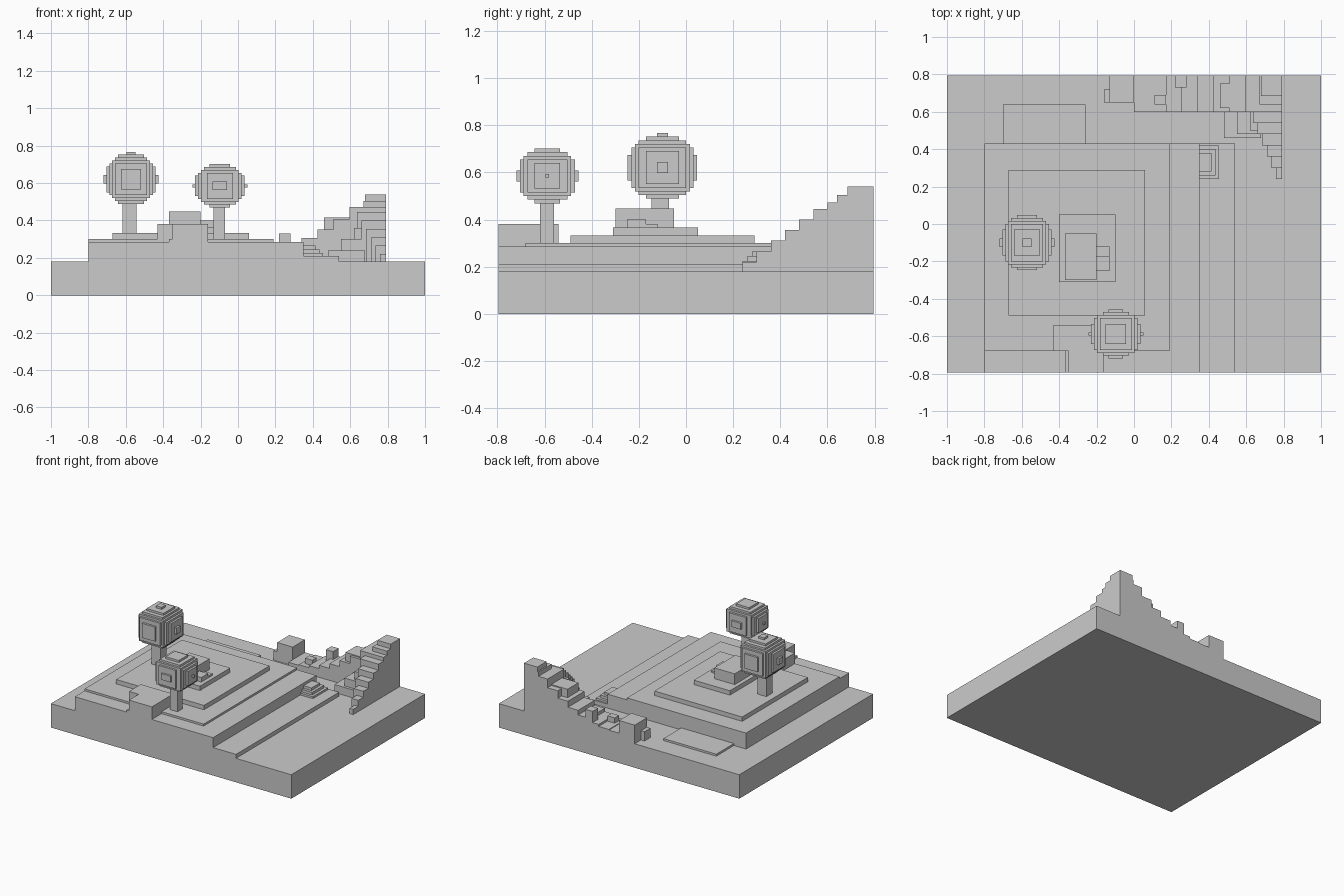
import bpy, bmesh
from itertools import product
from mathutils import Vector

cube = bpy.data.objects.get("Cube")
if cube:
    bpy.data.objects.remove(cube, do_unlink=True)

stone = bpy.data.materials.new("stone_grey")
stone.use_nodes = True
grey = (0.6, 0.6, 0.6, 1)
stone.diffuse_color = grey
stone.node_tree.nodes["Principled BSDF"].inputs["Base Color"].default_value = grey

# Shared levels and edges
ground, ledge, shelf, deck = 0.18, 0.21, 0.285, 0.3
terrace = deck + 0.033
podium = terrace + 0.033
wall_top = 0.38
back = 0.795
front = -back
plateau_back = 0.43
plateau_left, plateau_right = -0.8, 0.35
hill_front, hill_side = 0.6, 0.79


def finish(name, bm):
    mesh = bpy.data.meshes.new(name)
    bm.to_mesh(mesh)
    bm.free()
    mesh.materials.append(stone)
    obj = bpy.data.objects.new(name, mesh)
    bpy.context.collection.objects.link(obj)
    return obj


def box(name, x, y, z):
    """Block spanning a (low, high) pair along each axis."""
    bm = bmesh.new()
    low, high = (Vector(ends) for ends in zip(x, y, z))
    for v in bmesh.ops.create_cube(bm, size=1)["verts"]:
        v.co = (low + high) / 2 + v.co * (high - low)
    return finish(name, bm)


def crown(name, centre, radii, step=0.0155):
    """Blocky crown: cells inside three crossing cylinders, outer faces only."""
    def inside(cell):
        x, y, z = (c * step / r for c, r in zip(cell, radii))
        return max(x * x + y * y, y * y + z * z, x * x + z * z) <= 1

    bm = bmesh.new()
    reach = int(max(radii) / step) + 1
    for cell in product(range(-reach, reach + 1), repeat=3):
        if not inside(cell):
            continue
        for axis, side in product(range(3), (-1, 1)):
            normal, across = Vector(), Vector()
            normal[axis] = side
            across[(axis + 1) % 3] = 1
            if inside(Vector(cell) + normal):
                continue
            up = normal.cross(across)
            middle = Vector(cell) + normal / 2
            corners = (-across - up, across - up, across + up, up - across)
            bm.faces.new([bm.verts.new(centre + (middle + c / 2) * step) for c in corners])
    bmesh.ops.remove_doubles(bm, verts=bm.verts, dist=step / 10)
    return finish(name, bm)


def tree(name, x, y, foot, half_trunk, centre, radii):
    box(name + "_trunk", (x - half_trunk, x + half_trunk),
        (y - half_trunk, y + half_trunk), (foot, centre.z))
    crown(name + "_crown", centre, radii)


# Base slab and the low pad behind the plateau
box("base_slab", (-1, 1), (front, back), (0, ground))
box("back_pad", (-0.7, -0.26), (plateau_back, 0.64), (ground, ground + 0.015))

# Terraced plateau
box("plateau", (plateau_left, plateau_right), (front, plateau_back), (ground, shelf))
box("plateau_top", (plateau_left, 0.19), (-0.68, plateau_back), (shelf, deck))
box("side_ledge", (plateau_right, 0.54), (front, plateau_back), (ground, ledge))
box("wide_terrace", (-0.67, 0.06), (-0.49, 0.29), (deck, terrace))
box("small_terrace", (-0.4, -0.1), (-0.31, 0.05), (terrace, podium))

# Hut with two side steps
hut_side = -0.2
box("hut", (-0.37, hut_side), (-0.3, -0.05), (podium, 0.447))
box("hut_step_high", (hut_side, -0.13), (-0.25, -0.17), (podium, 0.4))
box("hut_step_low", (hut_side, -0.13), (-0.17, -0.12), (podium, wall_top))

# Raised L-shaped wall at the front, with a narrow sill beside it
wall_right, wall_bend = -0.16, -0.68
box("front_wall_long", (-0.43, wall_right), (wall_bend, -0.54), (shelf, wall_top))
box("front_wall_short", (-0.35, wall_right), (front, wall_bend), (shelf, wall_top))
box("front_wall_sill", (-0.37, -0.35), (front, wall_bend), (shelf, deck))

# Trees
tree("left_tree", -0.58, -0.11, terrace, 0.037,
     Vector((-0.572, -0.1, 0.62)), (0.142, 0.148, 0.142))
tree("front_tree", -0.1, -0.59, deck, 0.03,
     Vector((-0.097, -0.588, 0.585)), (0.14, 0.128, 0.118))

# Boulders along the back edge
box("tall_boulder", (-0.13, 0), (0.65, back), (ground, 0.32))
box("low_boulder", (-0.16, -0.09), (0.65, 0.72), (ground, 0.25))
box("small_boulder", (0.11, 0.17), (0.64, 0.69), (ground, 0.27))
box("corner_boulder", (0.22, 0.28), (0.73, back), (ground, 0.33))

# Hill steps rise faster and faster toward the back corner
for i in range(8):
    x = i * 0.085
    box(f"hill_step_{i}", (x, hill_side), (hill_front, back),
        (ground, 0.225 + 0.7 * x * x))
box("hill_shoulder", (0.46, 0.6), (0.62, 0.75), (ground, 0.415))
box("hill_crest", (0.67, hill_side), (0.64, back), (ground, 0.505))
box("hill_peak", (0.68, hill_side), (0.685, back), (ground, 0.54))

# Spur falling forward from the hill, widening as it climbs
for i in range(6):
    box(f"spur_step_{i}", (0.76 - i * 0.025, hill_side), (0.24 + i * 0.06, hill_front),
        (ground, 0.22 + i * 0.045))

# Low flank between the spur and the ledge
for i in range(3):
    box(f"flank_step_{i}", (0.48 + i * 0.07, 0.68), (0.46 + i * 0.02, hill_front),
        (ground, 0.24 + i * 0.06))

# Stepped rock on the side ledge
for i in range(3):
    inset = i * 0.02
    box(f"ledge_rock_{i}", (plateau_right, 0.455 - inset), (0.24 + inset, 0.42 - inset),
        (ledge, 0.225 + inset))
